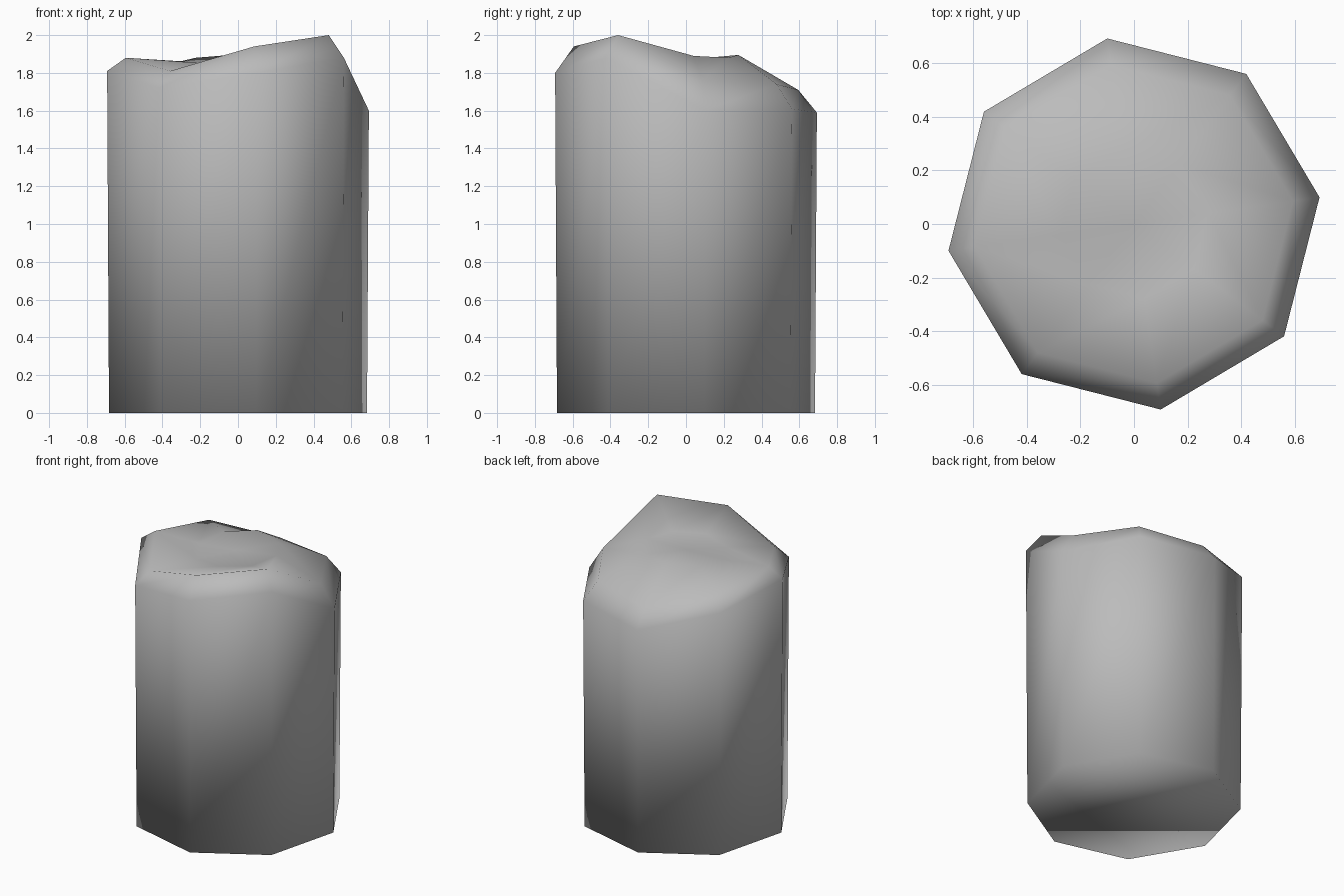
import bpy
import bmesh
from math import cos, sin, radians

cube = bpy.data.objects.get("Cube")
if cube:
    bpy.data.objects.remove(cube)

SIDES = 8
START = 8.2  # bearing of the first corner, in degrees

# Uneven heights of the weathered top, corner by corner
SHOULDER = [1.60, 1.61, 1.59, 1.73, 1.81, 1.72, 1.80, 1.88]
CREST = [1.76, 1.74, 1.71, 1.82, 1.88, 1.81, 1.94, 2.00]
HOLLOW = [1.89, 1.88, 1.895, 1.88, 1.86, 1.85, 1.87, 1.88]


def stone_material():
    mat = bpy.data.materials.new("stone grey")
    color = (0.5, 0.5, 0.5, 1)
    mat.use_nodes = True
    mat.diffuse_color = color
    mat.node_tree.nodes["Principled BSDF"].inputs["Base Color"].default_value = color
    return mat


def add_ring(bm, radius, heights):
    ring = []
    for i, z in enumerate(heights):
        a = radians(START + i * 360 / SIDES)
        ring.append(bm.verts.new((radius * cos(a), radius * sin(a), z)))
    return ring


def bridge(bm, low, high):
    for i in range(SIDES):
        j = (i + 1) % SIDES
        bm.faces.new((low[i], low[j], high[j], high[i]))


bm = bmesh.new()

# Straight sides, chamfered shoulder and dipped top
rings = [add_ring(bm, r, h) for r, h in (
    (0.69, [0] * SIDES), (0.70, SHOULDER), (0.60, CREST), (0.28, HOLLOW))]
for low, high in zip(rings, rings[1:]):
    bridge(bm, low, high)

# Middle of the top
middle = bm.verts.new((0, 0, 1.87))
for i in range(SIDES):
    bm.faces.new((rings[-1][i], rings[-1][(i + 1) % SIDES], middle))

# Flat underside
bm.faces.new(list(reversed(rings[0])))

for face in bm.faces:
    face.smooth = True
mesh = bpy.data.meshes.new("stone_pillar")
bm.to_mesh(mesh)
bm.free()
mesh.materials.append(stone_material())
pillar = bpy.data.objects.new("stone_pillar", mesh)
bpy.context.collection.objects.link(pillar)
